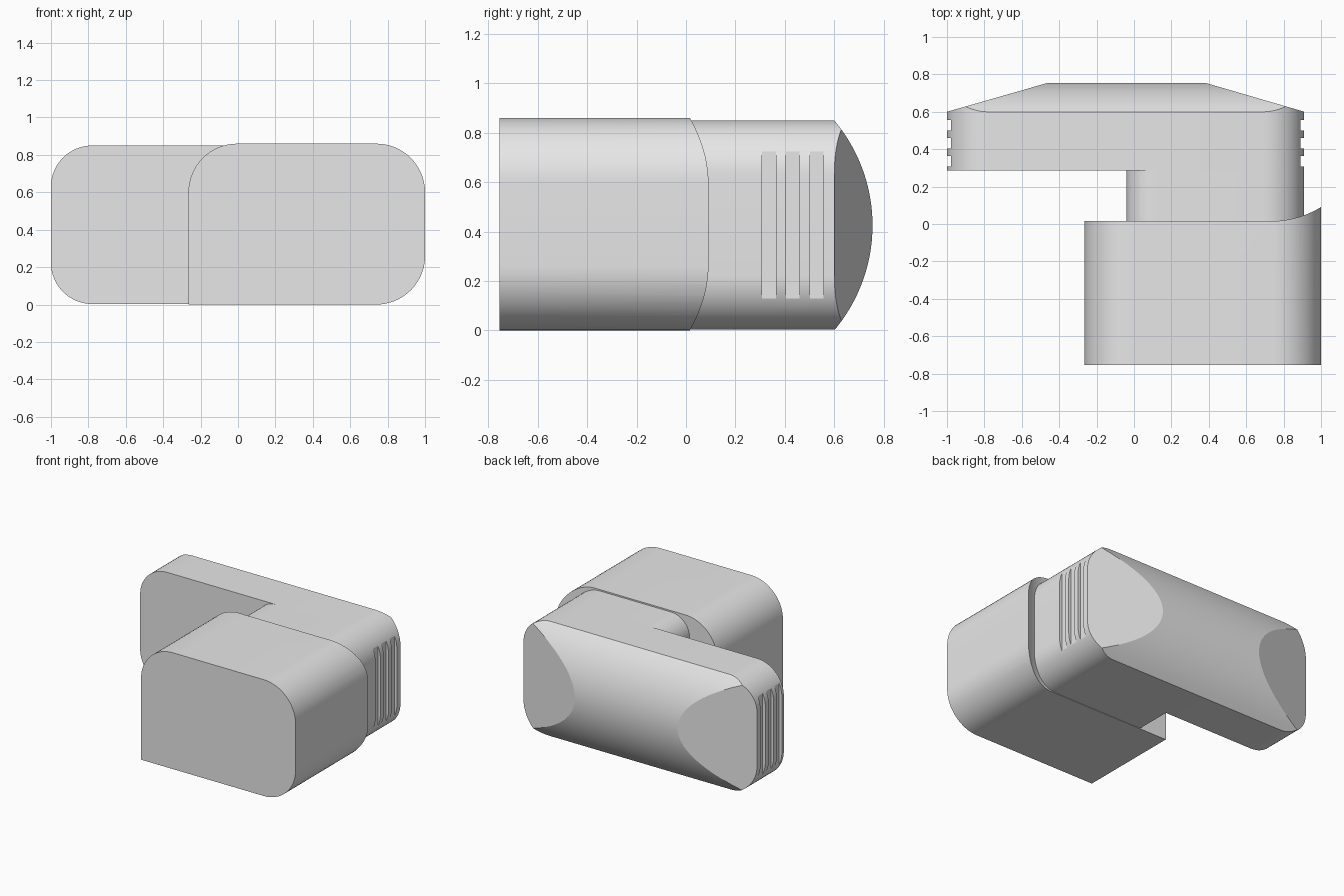
import bpy
import bmesh
from math import cos, sin, pi, radians

cube = bpy.data.objects.get("Cube")
if cube:
    bpy.data.objects.remove(cube, do_unlink=True)

grey = bpy.data.materials.new("plain grey")
grey.use_nodes = True
grey.diffuse_color = (0.8, 0.8, 0.8, 1)
grey.node_tree.nodes["Principled BSDF"].inputs["Base Color"].default_value = (0.8, 0.8, 0.8, 1)

PLACE = {
    "x": lambda u, v, d: (d, u, v),
    "y": lambda u, v, d: (u, d, v),
    "z": lambda u, v, d: (u, v, d),
}


def arc(cu, cv, r, start, end, steps=16):
    """Points along a circular arc, angles in degrees."""
    angles = [radians(start + (end - start) * i / steps) for i in range(steps + 1)]
    return [(cu + r * cos(a), cv + r * sin(a)) for a in angles]


def rounded(u0, u1, v0, v1, radii):
    """Rectangle with radii for bottom left, bottom right, top right, top left."""
    corners = [(u0, v0, 1, 1), (u1, v0, -1, 1), (u1, v1, -1, -1), (u0, v1, 1, -1)]
    points = []
    for i, ((u, v, su, sv), r) in enumerate(zip(corners, radii)):
        if r:
            points += arc(u + su * r, v + sv * r, r, 180 + 90 * i, 270 + 90 * i)
        else:
            points.append((u, v))
    return points


def prism(name, outline, axis, d0, d1):
    """Extrude a closed outline along an axis."""
    bm = bmesh.new()
    ends = [[bm.verts.new(PLACE[axis](u, v, d)) for u, v in outline] for d in (d0, d1)]
    for ring in ends:
        bm.faces.new(ring)
    n = len(outline)
    for i in range(n):
        j = (i + 1) % n
        bm.faces.new((ends[0][i], ends[0][j], ends[1][j], ends[1][i]))
    bmesh.ops.recalc_face_normals(bm, faces=bm.faces)
    mesh = bpy.data.meshes.new(name)
    bm.to_mesh(mesh)
    bm.free()
    mesh.materials.append(grey)
    obj = bpy.data.objects.new(name, mesh)
    bpy.context.collection.objects.link(obj)
    return obj


def select(obj):
    bpy.ops.object.select_all(action="DESELECT")
    obj.select_set(True)
    bpy.context.view_layer.objects.active = obj


def cut(obj, cutter, operation):
    """Apply a boolean and discard the cutter."""
    cutter.hide_render = True
    mod = obj.modifiers.new("cut", "BOOLEAN")
    mod.operation = operation
    mod.solver = "EXACT"
    mod.object = cutter
    select(obj)
    bpy.ops.object.modifier_apply(modifier=mod.name)
    bpy.data.objects.remove(cutter, do_unlink=True)


# Front block with a rear edge that flares backward on its left side
front = prism("front_block", rounded(-0.265, 1, 0, 0.86, (0, 0.26, 0.26, 0.26)),
              "y", -0.755, 0.3)
flare = arc(0.73, 0.535, 0.52, -90, -50)
plan = [(-0.5, -1), (flare[-1][0], -1)] + flare[::-1] + [(-0.5, 0.015)]
cut(front, prism("flare_cutter", plan, "z", -0.2, 1.1), "INTERSECT")

# Neck joining the front block to the crossbar
neck = prism("neck", rounded(-0.04, 0.91, 0.003, 0.85, (0, 0.22, 0.22, 0.15)),
             "y", 0.0, 0.285)

# Crossbar with a bulging back and slanted ends
bar = prism("crossbar", rounded(-1, 0.91, 0.003, 0.85, (0.22,) * 4), "y", 0.285, 0.85)
bulge = arc(0.095, 0.425, 0.66, -44, 44, 32)
bulge += [(0.2, bulge[-1][1]), (0.2, bulge[0][1])]
cut(bar, prism("bulge_cutter", bulge, "x", -1.2, 1.2), "INTERSECT")
slants = [(-1.1, 0.2), (1.01, 0.2), (1.01, 0.571), (0.226, 0.8), (-0.303, 0.8), (-1.1, 0.571)]
cut(bar, prism("slant_cutter", slants, "z", -0.2, 1.1), "INTERSECT")

# Three grip grooves on each end of the crossbar
for y in (0.308, 0.404, 0.501):
    for x0, x1 in ((-1.1, -0.978), (0.889, 1.0)):
        groove = rounded(x0, x1, y, y + 0.056, (0,) * 4)
        cut(bar, prism("groove_cutter", groove, "z", -0.2, 1.1), "DIFFERENCE")

for obj in (front, neck, bar):
    select(obj)
    bpy.ops.object.shade_smooth_by_angle(angle=radians(12))
